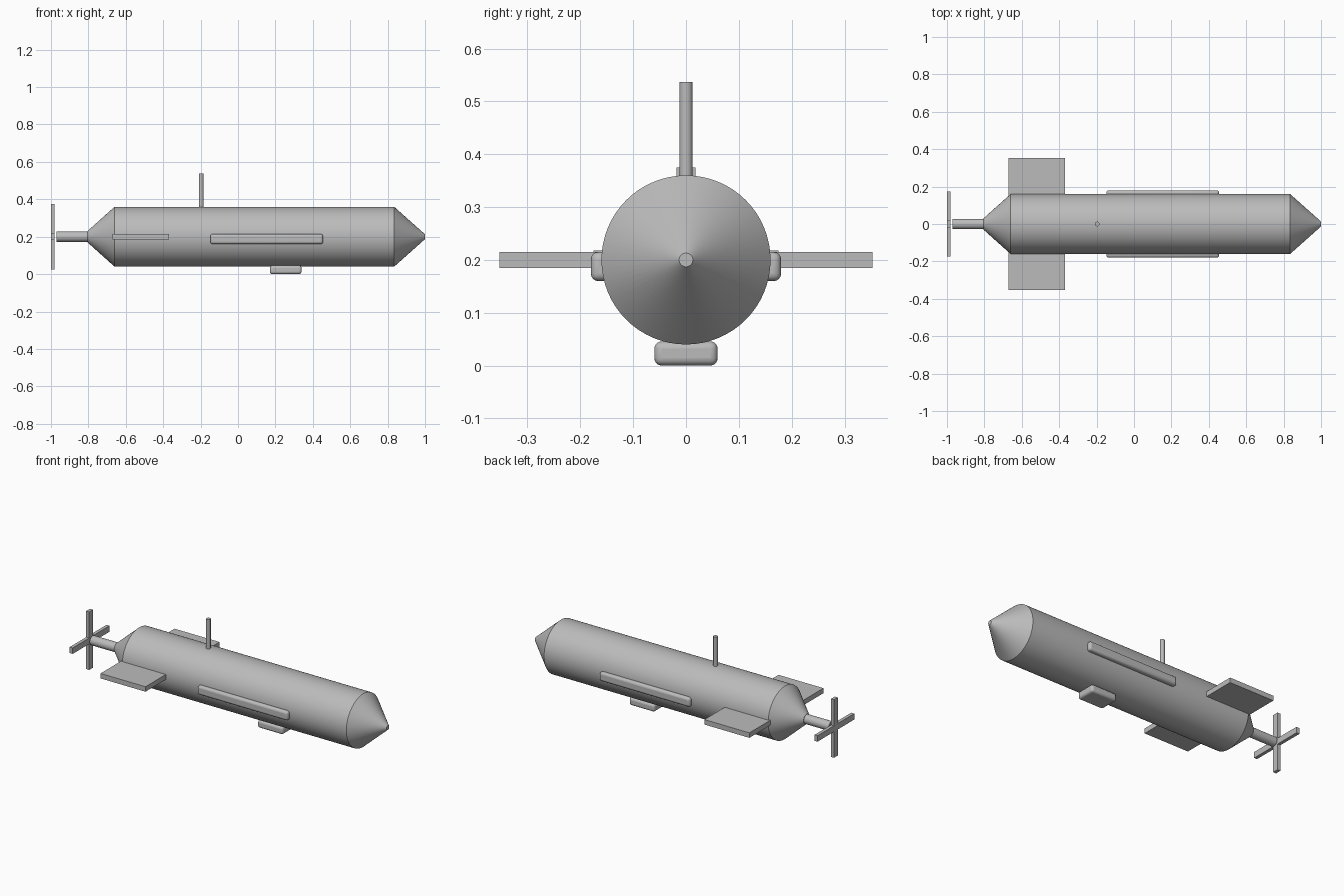
import bpy
import math

cube = bpy.data.objects.get("Cube")
if cube:
    bpy.data.objects.remove(cube, do_unlink=True)

grey = bpy.data.materials.new("hull grey")
grey.use_nodes = True
GREY = (0.5, 0.5, 0.5, 1)
grey.diffuse_color = GREY
grey.node_tree.nodes["Principled BSDF"].inputs["Base Color"].default_value = GREY

AXIS = 0.2  # height of the hull centreline


def finish(name, smooth=True):
    obj = bpy.context.object
    obj.name = name
    obj.data.materials.append(grey)
    if smooth:
        bpy.ops.object.shade_smooth_by_angle(angle=math.radians(30))
    return obj


def lengthwise(name, x0, x1, r0, r1, sides=64):
    """Round section along x, from radius r0 at x0 to r1 at x1."""
    bpy.ops.mesh.primitive_cone_add(
        vertices=sides, radius1=r0, radius2=r1, depth=x1 - x0,
        location=((x0 + x1) / 2, 0, AXIS), rotation=(0, math.pi / 2, 0))
    return finish(name)


def box(name, low, high, bevel=0):
    centre = [(a + b) / 2 for a, b in zip(low, high)]
    bpy.ops.mesh.primitive_cube_add(size=1, location=centre)
    obj = bpy.context.object
    obj.scale = [b - a for a, b in zip(low, high)]
    bpy.ops.object.transform_apply(location=False, rotation=False, scale=True)
    if bevel:
        mod = obj.modifiers.new("rounded edges", "BEVEL")
        mod.width = bevel
        mod.segments = 4
    return finish(name, smooth=bevel > 0)


# Hull, cones and propeller shaft
lengthwise("hull", -0.66, 0.835, 0.16, 0.16)
lengthwise("nose_cone", 0.835, 1.0, 0.16, 0.013)
lengthwise("tail_cone", -0.805, -0.66, 0.03, 0.16)
lengthwise("propeller_shaft", -0.97, -0.80, 0.028, 0.028, 32)

# Propeller: two crossed bars
box("propeller_upright", (-1.0, -0.018, 0.025), (-0.98, 0.018, 0.375))
box("propeller_crossbar", (-1.0, -0.175, 0.182), (-0.98, 0.175, 0.218))

# Periscope
bpy.ops.mesh.primitive_cylinder_add(vertices=32, radius=0.0125, depth=0.2,
                                    location=(-0.197, 0, 0.437))
finish("periscope")

# Stern fins and side rails on both flanks
for side, s in (("left", 1), ("right", -1)):
    fin_y = sorted((s * 0.10, s * 0.353))
    box(side + "_stern_fin", (-0.67, fin_y[0], 0.185), (-0.37, fin_y[1], 0.215))
    rail_y = sorted((s * 0.14, s * 0.18))
    box(side + "_side_rail", (-0.148, rail_y[0], 0.16), (0.455, rail_y[1], 0.215), 0.014)

# Belly pod
box("belly_pod", (0.17, -0.06, 0.0), (0.34, 0.06, 0.046), 0.014)
